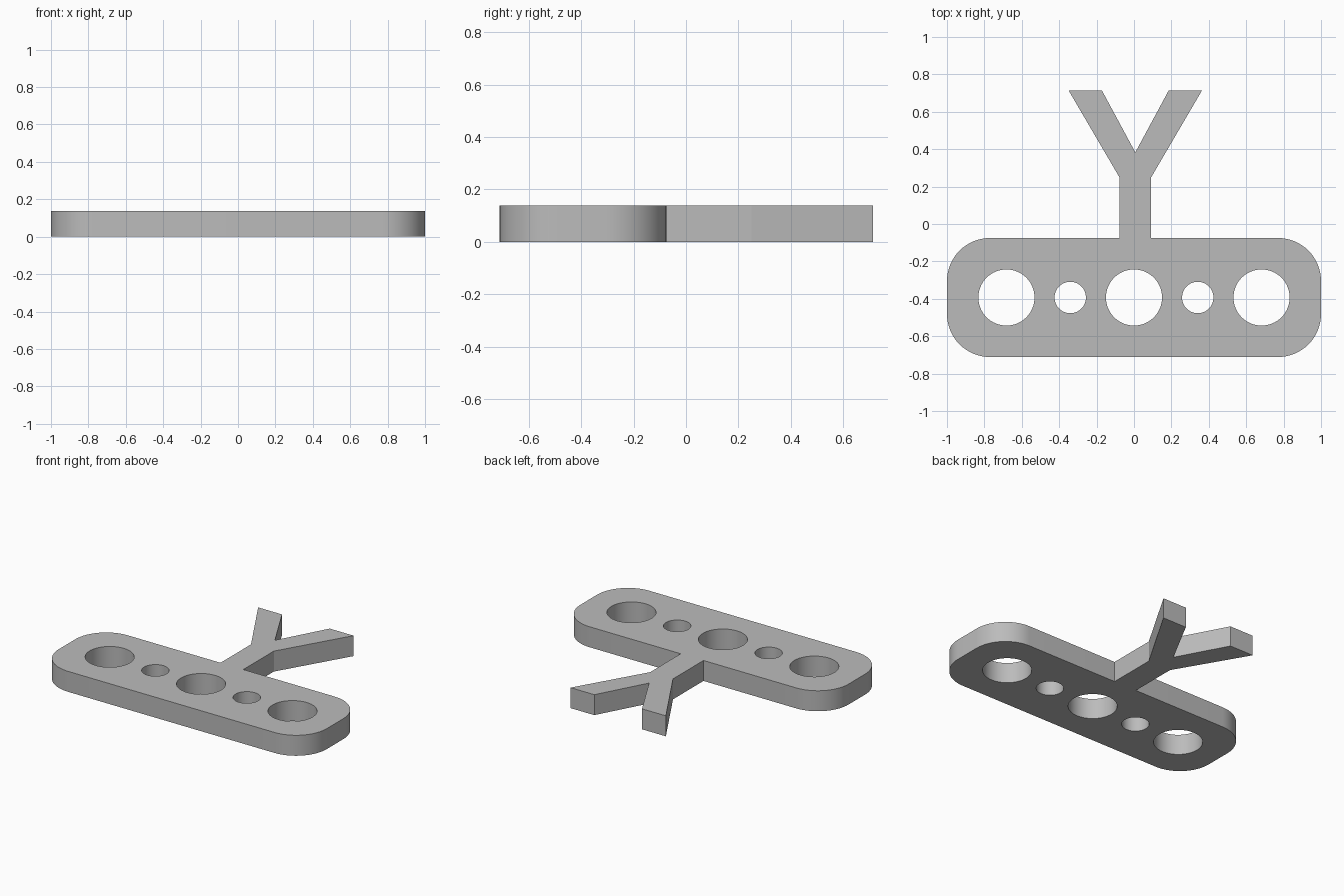
import bpy, bmesh
from math import sin, cos, pi

cube = bpy.data.objects.get("Cube")
if cube:
    bpy.data.objects.remove(cube, do_unlink=True)

HEIGHT = 0.138
MID_Y = -0.393      # centre line of the plate

grey = bpy.data.materials.new("plain grey")
grey.use_nodes = True
colour = (0.5, 0.5, 0.5, 1)
grey.diffuse_color = colour
grey.node_tree.nodes["Principled BSDF"].inputs["Base Color"].default_value = colour


def arc(cx, cy, r, start, sweep, steps):
    return [(cx + r * cos(start + sweep * i / steps),
             cy + r * sin(start + sweep * i / steps)) for i in range(steps + 1)]


def circle(cx, cy, r, steps=64):
    return arc(cx, cy, r, 0, 2 * pi, steps)[:-1]


def rounded_rect(cx, cy, hx, hy, r):
    points = []
    for i, (sx, sy) in enumerate([(1, 1), (-1, 1), (-1, -1), (1, -1)]):
        points += arc(cx + sx * (hx - r), cy + sy * (hy - r), r, i * pi / 2, pi / 2, 16)
    return points


def extrude_outlines(name, outlines):
    """Fill closed outlines (inner ones become holes) and extrude them to HEIGHT."""
    curve = bpy.data.curves.new(name, 'CURVE')
    curve.dimensions = '2D'
    curve.fill_mode = 'BOTH'
    curve.extrude = HEIGHT / 2
    for outline in outlines:
        spline = curve.splines.new('POLY')
        spline.points.add(len(outline) - 1)
        for point, (x, y) in zip(spline.points, outline):
            point.co = (x, y, 0, 1)
        spline.use_cyclic_u = True
    obj = bpy.data.objects.new(name, curve)
    bpy.context.collection.objects.link(obj)
    bpy.ops.object.select_all(action='DESELECT')
    obj.select_set(True)
    bpy.context.view_layer.objects.active = obj
    bpy.ops.object.convert(target='MESH')
    obj = bpy.context.view_layer.objects.active
    obj.name = name

    # Weld caps to walls and stand the part on the ground
    bm = bmesh.new()
    bm.from_mesh(obj.data)
    bmesh.ops.remove_doubles(bm, verts=bm.verts, dist=1e-5)
    bmesh.ops.translate(bm, verts=bm.verts, vec=(0, 0, HEIGHT / 2))
    bmesh.ops.recalc_face_normals(bm, faces=bm.faces)
    bm.to_mesh(obj.data)
    bm.free()
    obj.data.materials.clear()
    obj.data.materials.append(grey)
    bpy.ops.object.shade_smooth_by_angle(angle=pi / 6)
    return obj


# Rounded plate with alternating large and small holes
holes = [circle(i * 0.341, MID_Y, 0.084 if i % 2 else 0.15) for i in range(-2, 3)]
extrude_outlines("plate", [rounded_rect(0, MID_Y, 1, 0.318, 0.23)] + holes)

# Forked handle: right half of the profile, mirrored about its own axis
AXIS = 0.007
half = [(0.085, -0.078), (0.085, 0.25), (0.356, 0.713), (0.178, 0.713)]
profile = ([(AXIS + x, y) for x, y in half] + [(AXIS, 0.383)]
           + [(AXIS - x, y) for x, y in reversed(half)])
extrude_outlines("forked_handle", [profile])
